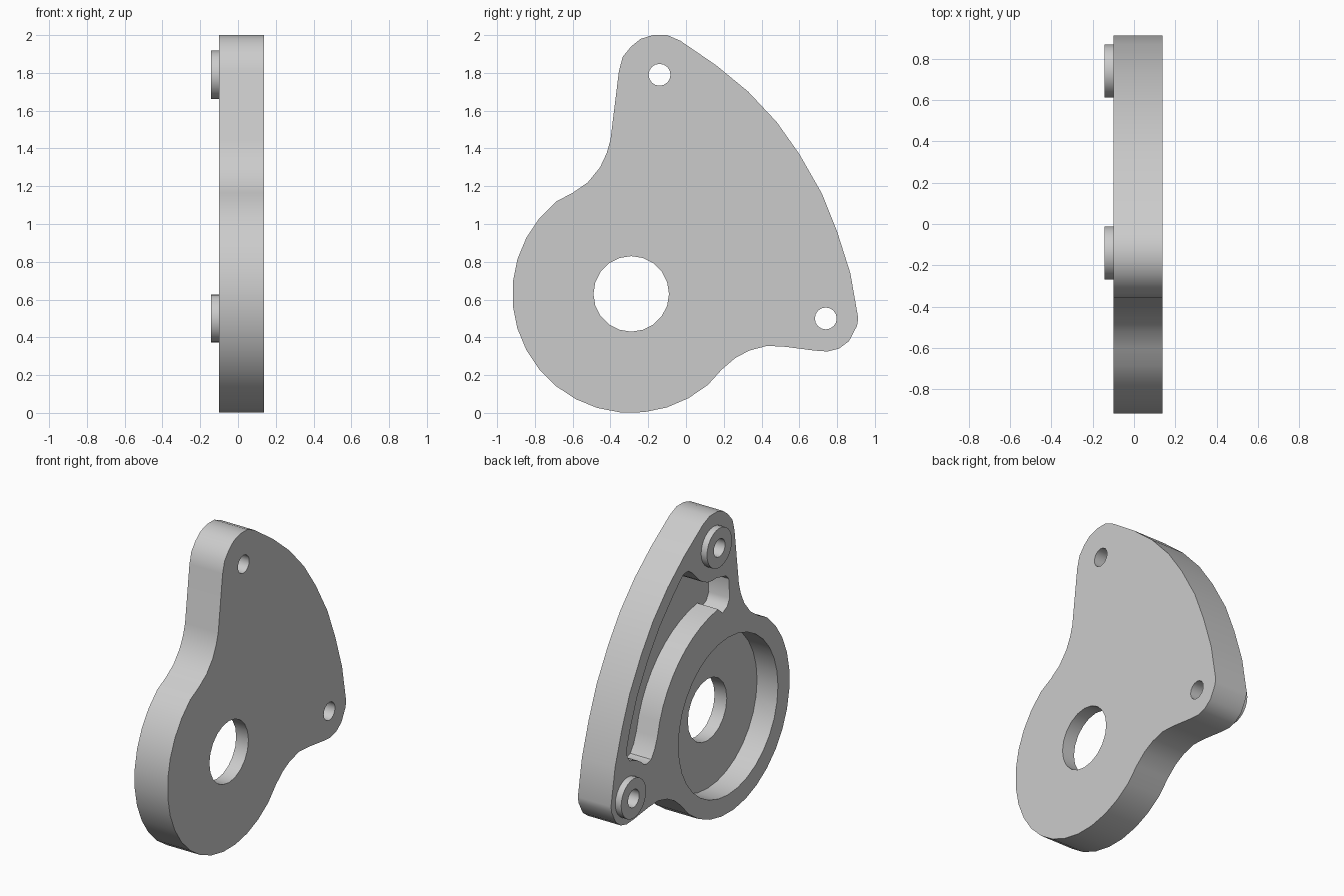
import bpy, bmesh
from math import sin, cos, radians, pi

if "Cube" in bpy.data.objects:
    bpy.data.objects.remove(bpy.data.objects["Cube"])

BACK, FACE, BOSS_TOP, FLOOR = 0.138, -0.1, -0.142, 0.05
HUB = (-0.29, 0.63)
LUGS = {"upper": (-0.14, 1.79), "lower": (0.74, 0.5)}

grey = bpy.data.materials.new("plain_grey")
grey.use_nodes = True
grey.diffuse_color = (0.6, 0.6, 0.6, 1)
grey.node_tree.nodes["Principled BSDF"].inputs["Base Color"].default_value = (0.6, 0.6, 0.6, 1)


def arc(center, r, start, end, n):
    """Points in the (y, z) plane along an arc given in degrees."""
    angles = [radians(start + (end - start) * i / n) for i in range(n + 1)]
    return [(center[0] + r * cos(a), center[1] + r * sin(a)) for a in angles]


def prism(name, points, x0, x1):
    """Extrude a (y, z) profile along x."""
    bm = bmesh.new()
    base = bm.faces.new([bm.verts.new((x0, y, z)) for y, z in points])
    top = bmesh.ops.extrude_face_region(bm, geom=[base])["geom"]
    bmesh.ops.translate(bm, vec=(x1 - x0, 0, 0),
                        verts=[v for v in top if isinstance(v, bmesh.types.BMVert)])
    bmesh.ops.recalc_face_normals(bm, faces=bm.faces)
    mesh = bpy.data.meshes.new(name)
    bm.to_mesh(mesh)
    bm.free()
    mesh.materials.append(grey)
    obj = bpy.data.objects.new(name, mesh)
    bpy.context.collection.objects.link(obj)
    return obj


def disc(name, center, r, n, x0, x1):
    return prism(name, arc(center, r, 0, 360, n)[:-1], x0, x1)


def combine(target, tool, operation):
    """Apply a boolean and discard the tool."""
    tool.hide_render = True
    mod = target.modifiers.new(tool.name, "BOOLEAN")
    mod.object, mod.operation, mod.solver = tool, operation, "EXACT"
    bpy.context.view_layer.objects.active = target
    bpy.ops.object.modifier_apply(modifier=mod.name)
    bpy.data.objects.remove(tool)


# Plate outline: round hub, neck, upper lug, bowed edge, lower lug, neck
outline = arc(HUB, 0.63, -50, -231, 16)
outline += [(-.60, 1.165), (-.52, 1.22), (-.455, 1.30), (-.42, 1.375), (-.40, 1.445),
            (-.355, 1.81), (-.335, 1.885), (-.29, 1.94), (-.24, 1.98), (-.175, 2), (-.10, 2),
            (-.03, 1.97), (.16, 1.84), (.33, 1.70), (.48, 1.54), (.60, 1.37), (.72, 1.16),
            (.80, .96), (.87, .74), (.912, .50), (.905, .46), (.863, .38), (.81, .34),
            (.75, .325), (.68, .33), (.525, .35), (.43, .355), (.335, .33), (.26, .29), (.19, .23)]
plate = prism("cover_plate", outline, FACE, BACK)

# Raised bosses on the lugs
for side, center in LUGS.items():
    combine(plate, disc(side + "_boss", center, 0.128, 24, BOSS_TOP, FACE + 0.02), "UNION")

# Round recess in the hub
combine(plate, disc("hub_recess", HUB, 0.51, 32, FACE - 0.1, FLOOR), "DIFFERENCE")

# Curved recess between hub and bowed edge, scooped around both bosses
pocket = arc(HUB, 0.74, 11, 82, 10)
pocket += [(-.23, 1.32), (-.28, 1.345), (-.305, 1.39), (-.295, 1.52), (-.27, 1.548), (-.23, 1.557)]
pocket += arc(LUGS["upper"], 0.22, -98, -38, 5)
pocket += [(.08, 1.70), (.12, 1.727), (.17, 1.724), (.27, 1.63), (.41, 1.48), (.525, 1.32),
           (.64, 1.12), (.715, .93), (.748, .82), (.745, .76), (.72, .725)]
pocket += arc(LUGS["lower"], 0.22, 110, 138, 3)
pocket += [(.545, .637), (.50, .65), (.465, .70)]
combine(plate, prism("side_recess", pocket, FACE - 0.1, FLOOR), "DIFFERENCE")

# Through holes
combine(plate, disc("hub_hole", HUB, 0.2, 20, -1, 1), "DIFFERENCE")
for side, center in LUGS.items():
    combine(plate, disc(side + "_hole", center, 0.058, 16, -1, 1), "DIFFERENCE")

# Smooth walls with crisp rims
bpy.ops.object.select_all(action="DESELECT")
plate.select_set(True)
bpy.context.view_layer.objects.active = plate
bpy.ops.object.shade_smooth_by_angle(angle=radians(35))
